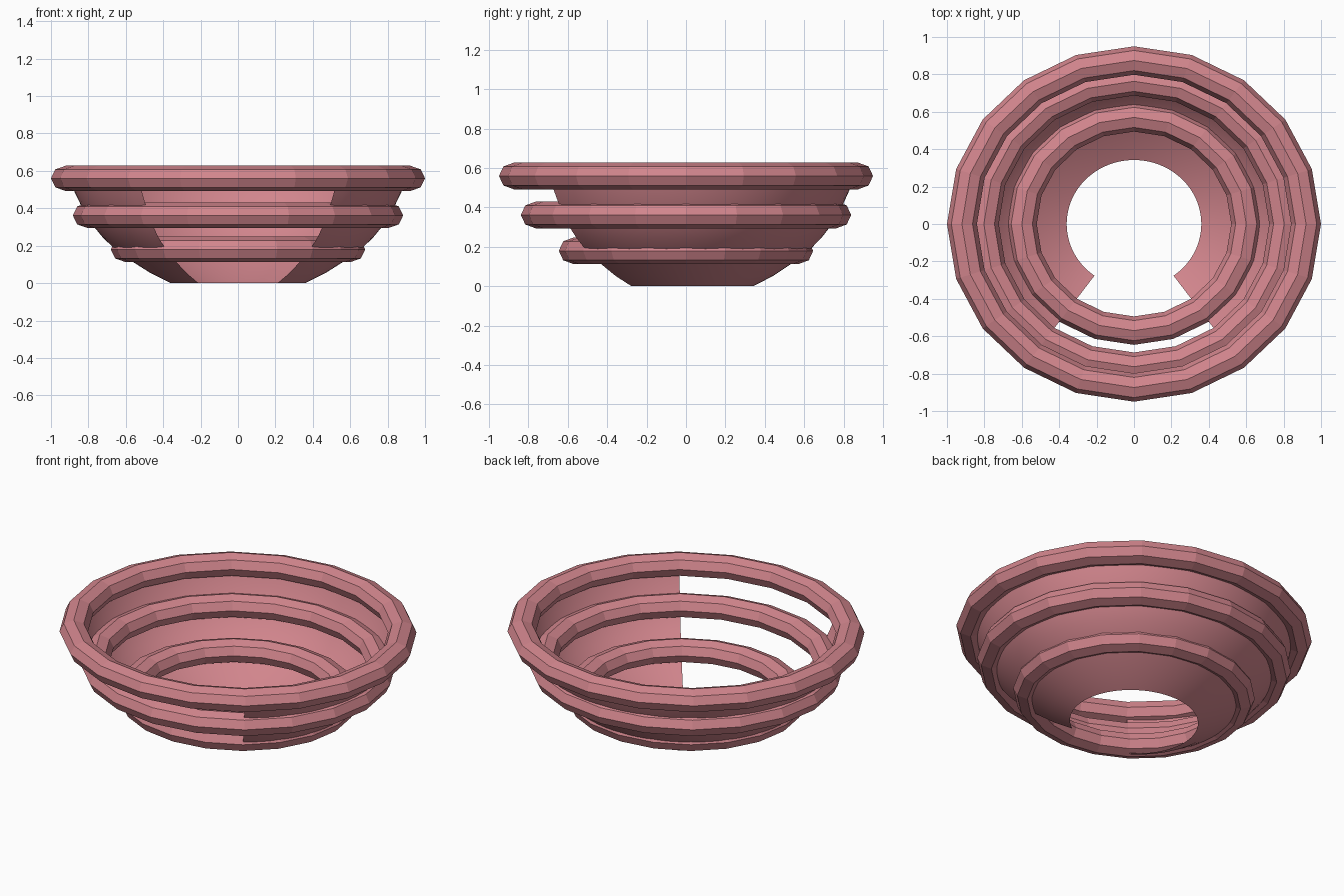
import bpy, bmesh, math

if "Cube" in bpy.data.objects:
    bpy.data.objects.remove(bpy.data.objects["Cube"], do_unlink=True)

DEPTH = 0.95  # the plan is slightly narrower front to back

pink = bpy.data.materials.new("dusty pink")
pink.use_nodes = True
colour = (0.64, 0.235, 0.265, 1)
pink.diffuse_color = colour
pink.node_tree.nodes["Principled BSDF"].inputs["Base Color"].default_value = colour


def sweep(name, profile, start, angle, steps, closed_profile, smooth):
    """Turn an (r, z) profile about z through the given angle."""
    bm = bmesh.new()
    full = abs(angle - math.tau) < 1e-6
    columns = []
    for i in range(steps if full else steps + 1):
        a = start + angle * i / steps
        columns.append([bm.verts.new((r * math.cos(a), DEPTH * r * math.sin(a), z))
                        for r, z in profile])
    n = len(profile)
    for i in range(steps):
        c0, c1 = columns[i], columns[(i + 1) % len(columns)]
        for j in range(n if closed_profile else n - 1):
            k = (j + 1) % n
            face = bm.faces.new((c0[j], c1[j], c1[k], c0[k]))
            face.smooth = smooth
    mesh = bpy.data.meshes.new(name)
    bm.to_mesh(mesh)
    bm.free()
    mesh.materials.append(pink)
    obj = bpy.data.objects.new(name, mesh)
    bpy.context.collection.objects.link(obj)
    return obj


# Three flat-faced rings with an eight-sided, slightly flattened section
for name, radius, height in (("upper_ring", 0.92, 0.56),
                             ("middle_ring", 0.803, 0.362),
                             ("lower_ring", 0.60, 0.18)):
    section = [(radius + 0.08 * math.cos(math.tau * j / 8),
                height + 0.068 * math.sin(math.tau * j / 8)) for j in range(8)]
    sweep(name, section, 0, math.tau, 20, True, False)

# Thin smooth bowl wall, open at the bottom and across the front
wall = [(0.36, 0), (0.465, 0.052), (0.56, 0.112), (0.62, 0.15), (0.67, 0.193),
        (0.722, 0.243), (0.765, 0.295), (0.806, 0.355), (0.84, 0.417),
        (0.875, 0.49), (0.90, 0.56)]
sweep("bowl_wall", wall, math.radians(-54), math.radians(288), 64, False, True)
